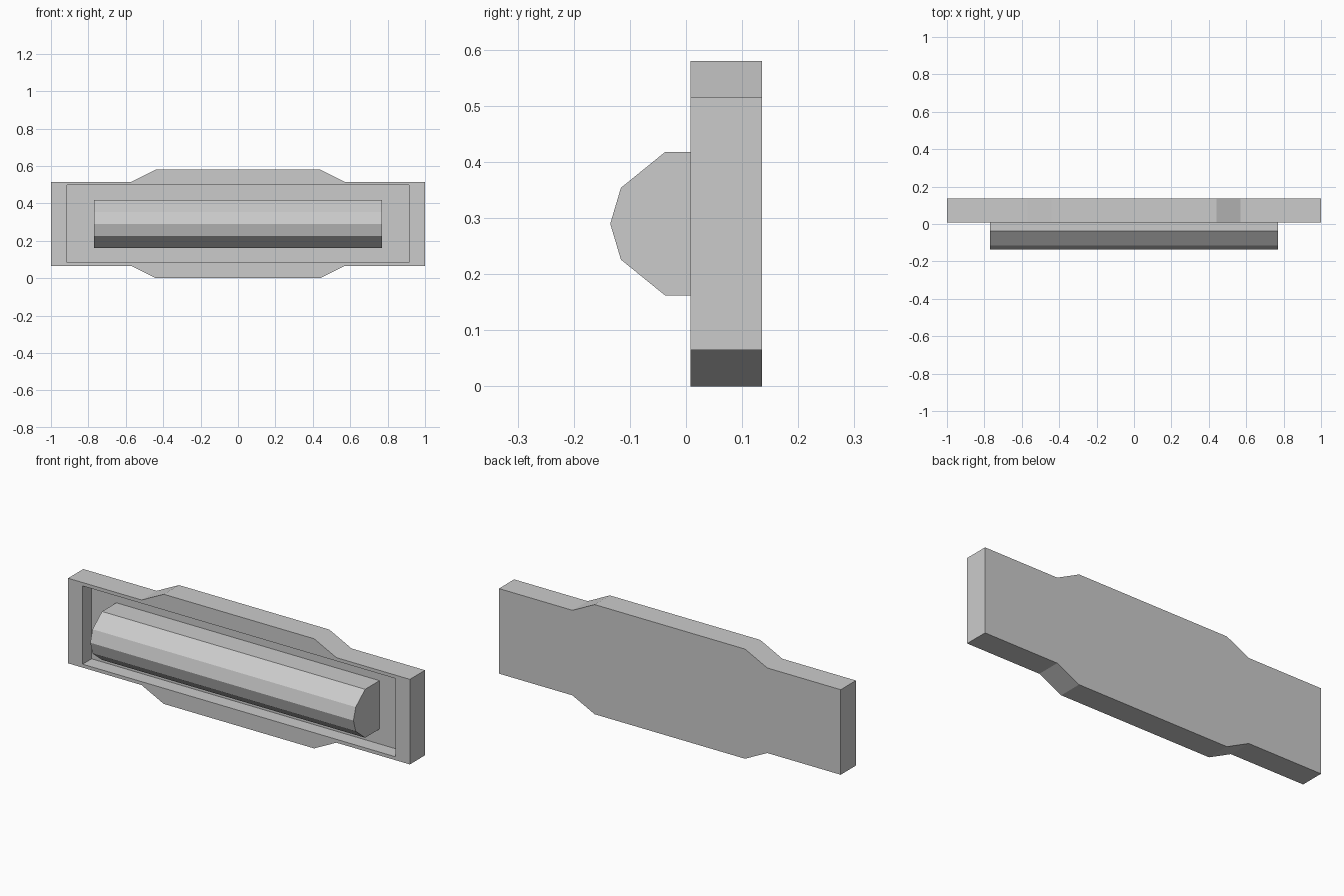
import bpy
import bmesh

cube = bpy.data.objects.get("Cube")
if cube:
    bpy.data.objects.remove(cube, do_unlink=True)

grey = bpy.data.materials.new("plain grey")
grey.use_nodes = True
colour = (0.6, 0.6, 0.6, 1)
grey.diffuse_color = colour
grey.node_tree.nodes["Principled BSDF"].inputs["Base Color"].default_value = colour

MID_Z = 0.29


def prism(name, points, offset):
    """Extrude a closed flat outline along an offset vector."""
    bm = bmesh.new()
    face = bm.faces.new([bm.verts.new(p) for p in points])
    out = bmesh.ops.extrude_face_region(bm, geom=[face])
    moved = [v for v in out["geom"] if isinstance(v, bmesh.types.BMVert)]
    bmesh.ops.translate(bm, verts=moved, vec=offset)
    bmesh.ops.recalc_face_normals(bm, faces=bm.faces)
    mesh = bpy.data.meshes.new(name)
    bm.to_mesh(mesh)
    bm.free()
    mesh.materials.append(grey)
    obj = bpy.data.objects.new(name, mesh)
    bpy.context.collection.objects.link(obj)
    return obj


# Backing plate with a widened middle, from one mirrored quarter outline
FRONT, BACK, FLOOR = 0.008, 0.135, 0.083
quarter = [(1, 0.225), (0.57, 0.225), (0.44, MID_Z)]
half = quarter + [(-x, h) for x, h in reversed(quarter)]
outline = half + [(-x, -h) for x, h in half]
plate = prism("backing_plate", [(x, FRONT, MID_Z + h) for x, h in outline],
              (0, BACK - FRONT, 0))

# Rectangular recess cut into the front
corners = [(-1, -1), (1, -1), (1, 1), (-1, 1)]
cutter = prism("recess_cutter",
               [(0.915 * sx, -0.1, MID_Z + 0.207 * sz) for sx, sz in corners],
               (0, FLOOR + 0.1, 0))
cutter.hide_render = True
cut = plate.modifiers.new("recess", "BOOLEAN")
cut.operation = "DIFFERENCE"
cut.solver = "EXACT"
cut.object = cutter
bpy.context.view_layer.objects.active = plate
bpy.ops.object.modifier_apply(modifier=cut.name)
bpy.data.objects.remove(cutter, do_unlink=True)

# Faceted bar standing out of the recess
side = [(FLOOR, 0.128), (-0.037, 0.128), (-0.116, 0.064)]
section = side + [(-0.135, 0)] + [(y, -h) for y, h in reversed(side)]
prism("faceted_bar", [(-0.77, y, MID_Z + h) for y, h in section], (1.54, 0, 0))
